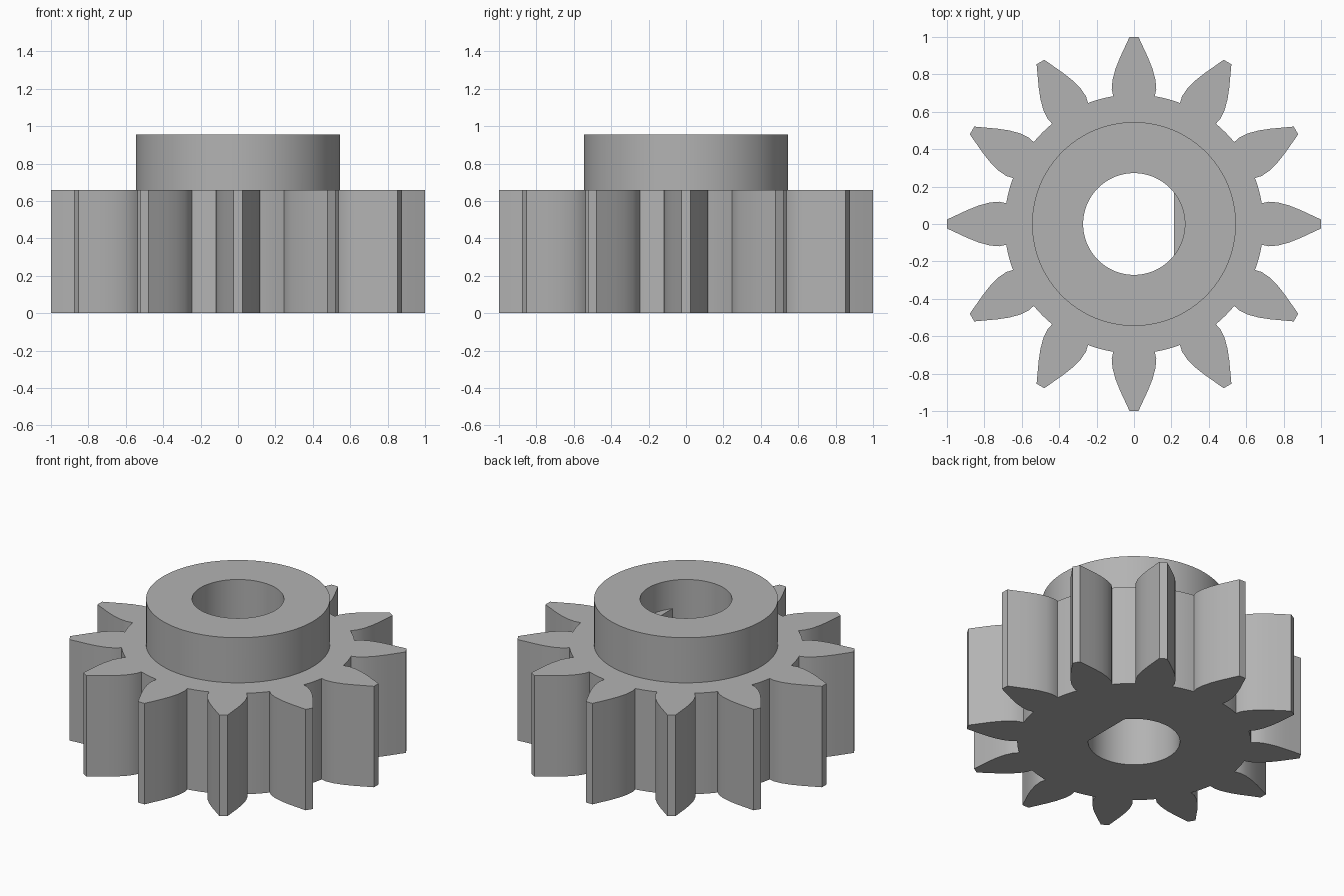
import bpy, bmesh, math
from math import sin, cos, pi

cube = bpy.data.objects.get("Cube")
if cube:
    bpy.data.objects.remove(cube, do_unlink=True)

TEETH = 12
GEAR_TOP, FLAT_TOP, HUB_TOP = 0.66, 0.77, 0.955
ROOT_R, HUB_R, BORE_R, FLAT_X = 0.692, 0.545, 0.272, 0.215
# Half of one tooth: distance from the axis, half width
FLANK = [(0.683, 0.111), (0.72, 0.119), (0.77, 0.115), (0.83, 0.099),
         (0.89, 0.075), (0.95, 0.047), (1.0, 0.024)]

grey = bpy.data.materials.new("plain grey")
grey.use_nodes = True
colour = (0.45, 0.45, 0.45, 1)
grey.diffuse_color = colour
grey.node_tree.nodes["Principled BSDF"].inputs["Base Color"].default_value = colour


def arc(radius, start, end, steps):
    """Points on an arc, including both ends."""
    angles = [start + (end - start) * i / steps for i in range(steps + 1)]
    return [(radius * cos(a), radius * sin(a)) for a in angles]


def circle(radius, steps=96):
    return arc(radius, 0, 2 * pi, steps)[:-1]


def prism(name, outline, z0, z1):
    """Extrude a closed outline from z0 to z1."""
    bm = bmesh.new()
    face = bm.faces.new([bm.verts.new((x, y, z0)) for x, y in outline])
    out = bmesh.ops.extrude_face_region(bm, geom=[face])
    top = [v for v in out["geom"] if isinstance(v, bmesh.types.BMVert)]
    bmesh.ops.translate(bm, verts=top, vec=(0, 0, z1 - z0))
    bmesh.ops.recalc_face_normals(bm, faces=bm.faces[:])
    mesh = bpy.data.meshes.new(name)
    bm.to_mesh(mesh)
    bm.free()
    mesh.materials.append(grey)
    obj = bpy.data.objects.new(name, mesh)
    bpy.context.collection.objects.link(obj)
    return obj


def combine(obj, tool, operation):
    """Apply a boolean and discard the tool."""
    mod = obj.modifiers.new(operation.title(), "BOOLEAN")
    mod.operation, mod.object, mod.solver = operation, tool, "EXACT"
    graph = bpy.context.evaluated_depsgraph_get()
    mesh = bpy.data.meshes.new_from_object(obj.evaluated_get(graph))
    obj.modifiers.clear()
    obj.data = mesh
    bpy.data.objects.remove(tool, do_unlink=True)


# Toothed outline: each tooth, then the root arc to the next one
outline = []
half = math.atan2(FLANK[0][1], FLANK[0][0])
tooth = [(r, -w) for r, w in FLANK] + [(r, w) for r, w in reversed(FLANK)]
for k in range(TEETH):
    a = 2 * pi * k / TEETH
    outline += [(r * cos(a) - w * sin(a), r * sin(a) + w * cos(a)) for r, w in tooth]
    outline += arc(ROOT_R, a + half, a + 2 * pi / TEETH - half, 4)[1:-1]

# Gear wheel with a raised hub and a through bore
gear = prism("gear_wheel", outline, 0, GEAR_TOP)
combine(gear, prism("hub", circle(HUB_R), GEAR_TOP - 0.1, HUB_TOP), "UNION")
combine(gear, prism("bore_cutter", circle(BORE_R), -0.1, HUB_TOP + 0.1), "DIFFERENCE")

# Flat key in the lower bore
b = math.acos(FLAT_X / BORE_R)
key = prism("bore_flat", arc(BORE_R, -b, b, 20), 0, FLAT_TOP)

# Smooth the curved walls, keep the edges sharp
for obj in (gear, key):
    bpy.ops.object.select_all(action="DESELECT")
    obj.select_set(True)
    bpy.context.view_layer.objects.active = obj
    bpy.ops.object.shade_smooth_by_angle(angle=math.radians(25))
